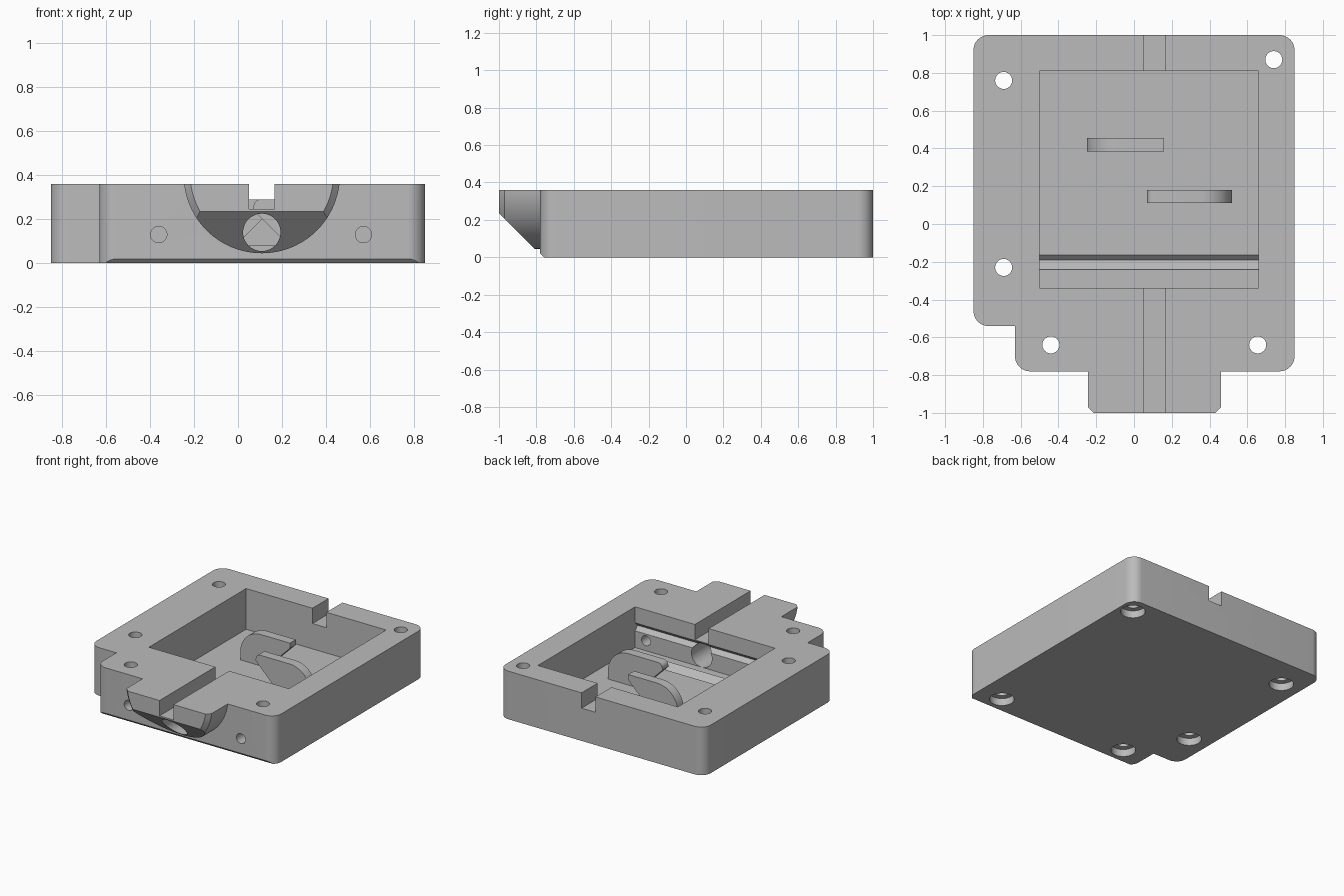
import bpy, bmesh, math
from mathutils import Vector

cube = bpy.data.objects.get("Cube")
if cube:
    bpy.data.objects.remove(cube, do_unlink=True)

grey = bpy.data.materials.new("matte_grey")
grey.use_nodes = True
COLOUR = (0.5, 0.5, 0.5, 1)
grey.diffuse_color = COLOUR
grey.node_tree.nodes["Principled BSDF"].inputs["Base Color"].default_value = COLOUR

# Ways to place a flat point (u, v) at distance d along an axis
PLACE = {"x": lambda u, v, d: (d, u, v),
         "y": lambda u, v, d: (u, d, v),
         "z": lambda u, v, d: (u, v, d)}


def loft(name, axis, sections):
    """Solid through matching outlines; sections are (outline, distance)."""
    bm = bmesh.new()
    rings = [[bm.verts.new(PLACE[axis](p[0], p[1], d)) for p in outline]
             for outline, d in sections]
    n = len(rings[0])
    for a, b in zip(rings, rings[1:]):
        for i in range(n):
            j = (i + 1) % n
            bm.faces.new((a[i], a[j], b[j], b[i]))
    bm.faces.new(rings[0])
    bm.faces.new(rings[-1])
    bmesh.ops.recalc_face_normals(bm, faces=bm.faces)
    mesh = bpy.data.meshes.new(name)
    bm.to_mesh(mesh)
    bm.free()
    mesh.materials.append(grey)
    obj = bpy.data.objects.new(name, mesh)
    bpy.context.collection.objects.link(obj)
    return obj


def prism(name, axis, outline, lo, hi):
    return loft(name, axis, [(outline, lo), (outline, hi)])


def rect(u0, u1, v0, v1):
    return [(u0, v0), (u1, v0), (u1, v1), (u0, v1)]


def circle(u, v, r, n=48):
    return [(u + r * math.cos(math.tau * i / n), v + r * math.sin(math.tau * i / n))
            for i in range(n)]


def rounded(corners, steps=12):
    """Outline whose square corners (u, v, radius) are rounded."""
    out = []
    for i, (u, v, r) in enumerate(corners):
        p = Vector((u, v))
        if not r:
            out.append(p)
            continue
        a = (Vector(corners[i - 1][:2]) - p).normalized()
        b = (Vector(corners[(i + 1) % len(corners)][:2]) - p).normalized()
        c = p + (a + b) * r
        for k in range(steps + 1):
            t = math.pi / 2 * k / steps
            out.append(c - r * (b * math.cos(t) + a * math.sin(t)))
    return out


def combine(obj, other, operation="DIFFERENCE"):
    """Boolean the other solid into obj and drop it."""
    mod = obj.modifiers.new(operation.lower(), "BOOLEAN")
    mod.operation, mod.solver, mod.object = operation, "EXACT", other
    bpy.context.view_layer.objects.active = obj
    bpy.ops.object.modifier_apply(modifier=mod.name)
    bpy.data.objects.remove(other, do_unlink=True)


def smooth(obj):
    bpy.ops.object.select_all(action="DESELECT")
    obj.select_set(True)
    bpy.context.view_layer.objects.active = obj
    bpy.ops.object.shade_smooth_by_angle(angle=math.radians(25))


TOP, FLOOR, MID = 0.36, 0.055, 0.108
R = 0.08

# Block with rounded corners and one notched corner
housing = prism("housing", "z", rounded([
    (-0.85, 1, R), (-0.85, -0.54, R), (-0.63, -0.54, 0),
    (-0.63, -0.78, R), (0.85, -0.78, R), (0.85, 1, R)]), 0, TOP)

# Small chamfer under the front edge
combine(housing, prism("edge_cut", "x", [(-0.8, -0.02), (-0.8, 0.04), (-0.74, -0.02)], -1, 1))

# Half round snout with a chamfered rim and a slanted underside
wide, narrow = circle(MID, 0.4, 0.355, 96), circle(MID, 0.4, 0.325, 96)
snout = loft("snout", "y", [(narrow, -1), (wide, -0.97), (wide, -0.7)])
combine(snout, prism("top_cut", "x", rect(-1.2, 0, TOP, 1), -1, 1))
combine(snout, prism("slant_cut", "x", [(-1.2, 0.435), (-0.7, -0.065), (-1.2, -0.065)], -1, 1))
combine(housing, snout, "UNION")

# Inner pocket, including the slanted plate seat at its front
combine(housing, prism("pocket_cut", "x", [
    (-0.34, 0.5), (-0.34, 0.24), (-0.37, 0.21), (-0.34, 0.18), (-0.34, FLOOR),
    (-0.24, FLOOR), (-0.24, 0.08), (-0.19, 0.03), (-0.165, FLOOR),
    (0.81, FLOOR), (0.81, 0.5)], -0.5, 0.66))

# Channel through the front and back walls
combine(housing, prism("channel_cut", "y", rect(0.05, 0.165, 0.245, 0.5), -1.1, 1.1))

# Large opening and two small screw holes in the front wall
for x, z, r in ((MID, 0.14, 0.085), (-0.36, 0.13, 0.037), (0.57, 0.13, 0.037)):
    combine(housing, prism("front_hole_cut", "y", circle(x, z, r), -1.1, -0.3))

# Vertical screw holes, counterbored from below
for x, y in ((-0.69, 0.76), (0.74, 0.87), (-0.69, -0.23), (-0.44, -0.64), (0.655, -0.64)):
    bore, shaft = circle(x, y, 0.085), circle(x, y, 0.045)
    combine(housing, loft("bolt_hole_cut", "z",
                          [(bore, -0.1), (bore, 0.055), (shaft, 0.055), (shaft, 0.5)]))
smooth(housing)

# Two upright fins with an undercut inner side and a rounded outer shoulder
smooth(prism("back_fin", "y", rounded([
    (-0.25, 0.04, 0), (-0.05, 0.04, 0), (0.16, 0.25, 0),
    (0.16, 0.29, 0), (-0.25, 0.29, 0.17)]), 0.385, 0.455))
smooth(prism("front_fin", "y", rounded([
    (0.52, 0.04, 0), (0.27, 0.04, 0), (0.07, 0.24, 0),
    (0.07, 0.29, 0.035), (0.52, 0.29, 0.17)]), 0.11, 0.18))
